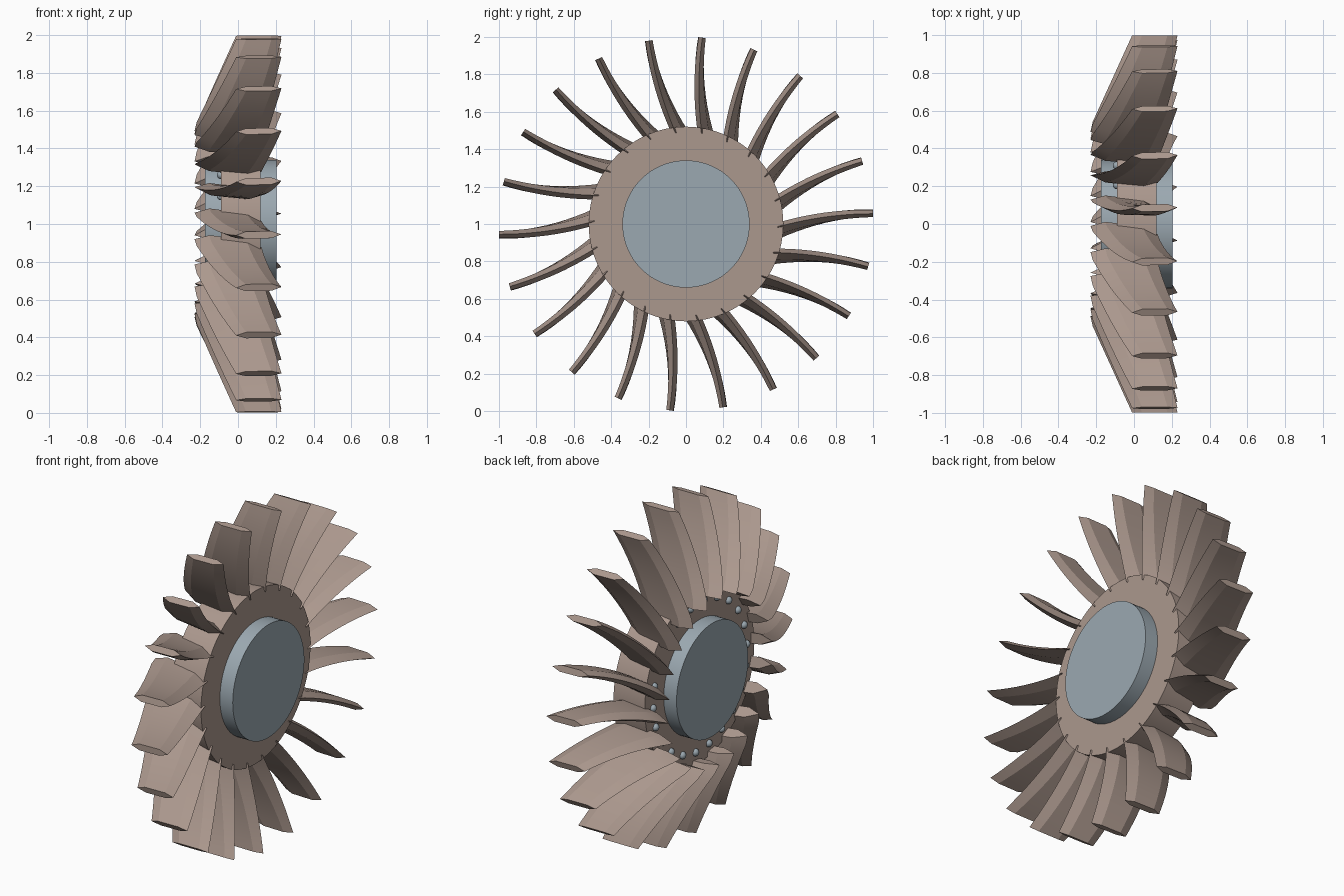
import bpy, bmesh, math
from mathutils import Matrix

cube = bpy.data.objects.get("Cube")
if cube:
    bpy.data.objects.remove(cube, do_unlink=True)

BLADES = 22
STEP = 2 * math.pi / BLADES
CENTER = Matrix.Translation((0, 0, 1))


def material(name, rgb):
    mat = bpy.data.materials.new(name)
    mat.use_nodes = True
    color = (*rgb, 1)
    mat.diffuse_color = color
    mat.node_tree.nodes["Principled BSDF"].inputs["Base Color"].default_value = color
    return mat


bronze = material("dull bronze", (0.41, 0.315, 0.27))
steel = material("blue grey steel", (0.33, 0.395, 0.44))


def finish(bm, name, mat, angle):
    bmesh.ops.recalc_face_normals(bm, faces=bm.faces[:])
    mesh = bpy.data.meshes.new(name)
    bm.to_mesh(mesh)
    bm.free()
    mesh.materials.append(mat)
    obj = bpy.data.objects.new(name, mesh)
    bpy.context.collection.objects.link(obj)
    bpy.ops.object.select_all(action="DESELECT")
    obj.select_set(True)
    bpy.context.view_layer.objects.active = obj
    bpy.ops.object.shade_smooth_by_angle(angle=math.radians(angle))
    return obj


def axle_cylinder(name, radius, x0, x1, mat):
    bm = bmesh.new()
    place = CENTER @ Matrix.Translation(((x0 + x1) / 2, 0, 0)) @ Matrix.Rotation(math.pi / 2, 4, "Y")
    bmesh.ops.create_cone(bm, cap_ends=True, segments=96, radius1=radius,
                          radius2=radius, depth=x1 - x0, matrix=place)
    return finish(bm, name, mat, 30)


def spin(index, offset=0.0):
    # Turn from straight up towards +y
    return CENTER @ Matrix.Rotation(math.pi / 2 - index * STEP - offset, 4, "X")


def lerp(a, b, s):
    return a + (b - a) * s


def blade_section(bm, s):
    # Pointed six-sided section, s runs from root to tip
    r = lerp(0.49, 0.998, s)
    bend = (1 - s) ** 2
    lead = (lerp(-0.23, -0.01, max(0, s - 0.05) / 0.95), -0.06 + 0.12 * bend)
    trail = (lerp(0.125, 0.23, s ** 1.15), -0.055 + 0.07 * bend)
    half = lerp(0.032, 0.019, s)
    ring = []
    for f, side in ((0, 0), (0.22, 1), (0.78, 1), (1, 0), (0.78, -1), (0.22, -1)):
        x = lerp(lead[0], trail[0], f)
        t = lerp(lead[1], trail[1], f) + side * half
        ring.append(bm.verts.new((x, t, r)))
    return ring


# Disc and hub
axle_cylinder("rotor_disc", 0.52, -0.09, 0.118, bronze)
axle_cylinder("hub", 0.34, -0.175, 0.203, steel)

# Swept, curved blades
SECTIONS = 10
for k in range(BLADES):
    bm = bmesh.new()
    rings = [blade_section(bm, i / SECTIONS) for i in range(SECTIONS + 1)]
    for low, high in zip(rings, rings[1:]):
        for i in range(6):
            j = (i + 1) % 6
            bm.faces.new((low[i], low[j], high[j], high[i]))
    bm.faces.new(rings[0])
    bm.faces.new(rings[-1])
    bm.transform(spin(k))
    finish(bm, f"blade_{k + 1}", bronze, 12)

# Rivets on the -x face, one at each blade root
bm = bmesh.new()
for k in range(BLADES):
    place = spin(k, math.radians(3)) @ Matrix.Translation((-0.09, 0, 0.445))
    bmesh.ops.create_uvsphere(bm, u_segments=16, v_segments=10, radius=0.022, matrix=place)
finish(bm, "rivets", steel, 40)
